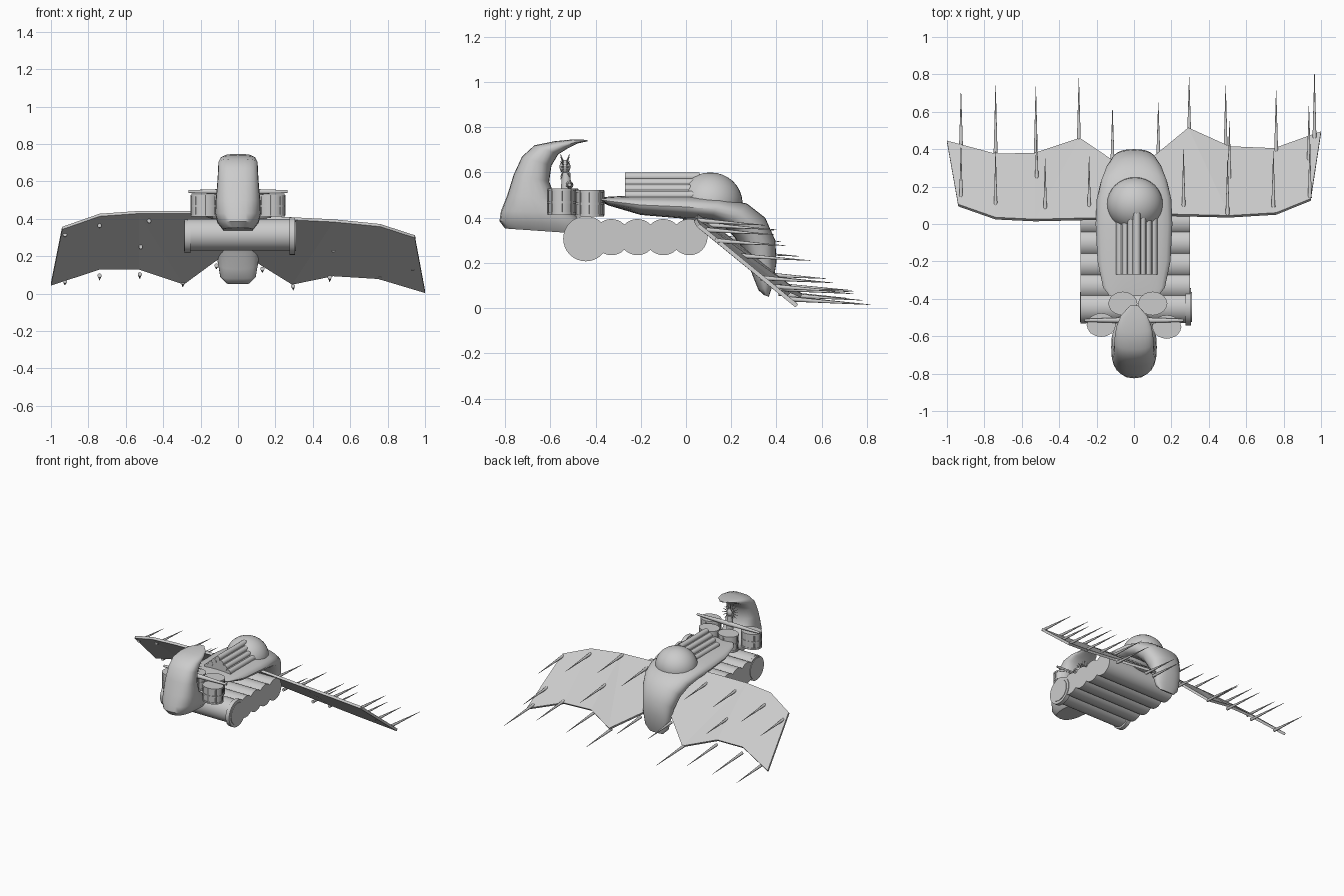
import bpy, bmesh
from math import cos, sin, pi, copysign
from mathutils import Vector

if "Cube" in bpy.data.objects:
    bpy.data.objects.remove(bpy.data.objects["Cube"])


def make(name, bm, smooth=True):
    bmesh.ops.recalc_face_normals(bm, faces=bm.faces)
    me = bpy.data.meshes.new(name)
    bm.to_mesh(me)
    bm.free()
    ob = bpy.data.objects.new(name, me)
    bpy.context.collection.objects.link(ob)
    if smooth:
        bpy.ops.object.select_all(action='DESELECT')
        ob.select_set(True)
        bpy.context.view_layer.objects.active = ob
        bpy.ops.object.shade_smooth_by_angle(angle=0.7)
    return ob


def rod(name, a, b, r1, r2, n=24):
    a, b = Vector(a), Vector(b)
    bm = bmesh.new()
    bmesh.ops.create_cone(bm, cap_ends=True, segments=n, radius1=r1, radius2=r2, depth=(b - a).length)
    q = Vector((0, 0, 1)).rotation_difference(b - a)
    for v in bm.verts:
        v.co = q @ v.co + (a + b) / 2
    return make(name, bm)


def ball(name, c, r):
    bm = bmesh.new()
    bmesh.ops.create_uvsphere(bm, u_segments=32, v_segments=16, radius=1)
    for v in bm.verts:
        v.co = Vector([c[i] + v.co[i] * r[i] for i in range(3)])
    return make(name, bm)


def loft(name, stations, power, n=24):
    # each station: outer (y, z), inner (y, z), half width
    bm = bmesh.new()
    rings = []
    for y1, z1, y2, z2, w in stations:
        ring = []
        for i in range(n):
            c, s = cos(2 * pi * i / n), sin(2 * pi * i / n)
            c, s = [copysign(abs(k) ** (2 / power), k) for k in (c, s)]
            t = (1 + s) / 2
            ring.append(bm.verts.new((w * c, y2 + (y1 - y2) * t, z2 + (z1 - z2) * t)))
        rings.append(ring)
    for a, b in zip(rings, rings[1:]):
        for i in range(n):
            bm.faces.new((a[i], a[(i + 1) % n], b[(i + 1) % n], b[i]))
    bm.faces.new(rings[0])
    bm.faces.new(rings[-1])
    return make(name, bm)


# curved hull with drooping tail
loft("hull", [
    (-.385, .488, -.385, .475, .13), (-.34, .493, -.34, .453, .165),
    (-.2, .50, -.2, .412, .195), (0, .50, 0, .395, .205),
    (.15, .49, .11, .385, .20), (.27, .462, .18, .35, .178),
    (.35, .40, .235, .29, .15), (.395, .30, .27, .21, .122),
    (.40, .20, .30, .13, .108), (.383, .10, .32, .08, .095),
    (.366, .05, .345, .058, .06)], 2.3)

# hooked prow
loft("prow", [
    (-.80, .352, -.45, .328, .08), (-.825, .385, -.45, .37, .11),
    (-.818, .43, -.50, .42, .122), (-.79, .50, -.575, .48, .12),
    (-.762, .59, -.605, .56, .112), (-.725, .67, -.595, .63, .107),
    (-.67, .72, -.565, .68, .105), (-.58, .738, -.525, .705, .095),
    (-.50, .746, -.48, .728, .07), (-.435, .744, -.435, .738, .02)], 2.6)

# dome cabin
ball("dome", (.005, .107, .465), (.15, .143, .135))

# stepped pipes in a roof-shaped stack
for i in range(-3, 4):
    z = .58 - abs(i) * .027
    rod("roof_pipe", (.015 + i * .03, -.27, z), (.015 + i * .03, .06, z), .02, .02, 16)
bm = bmesh.new()
end = [bm.verts.new((x, -.268, z)) for x, z in ((-.1, .475), (.13, .475), (.12, .50), (.015, .59), (-.09, .50))]
face = bm.faces.new(end)
out = bmesh.ops.extrude_face_region(bm, geom=[face])["geom"]
bmesh.ops.translate(bm, vec=(0, .33, 0), verts=[g for g in out if isinstance(g, bmesh.types.BMVert)])
make("roof_core", bm, False)

# row of logs under the hull
for k in range(4):
    y = -.33 + k * .115
    rod("base_log", (-.285, y, .314), (.30, y, .314), .08, .08, 32)

# front roller with flared ends
rod("front_roller", (-.27, -.445, .315), (.29, -.445, .315), .085, .085, 32)
for x0, x1, r in ((-.255, -.285, .09), (.275, .305, .10)):
    rod("roller_flange", (x0, -.443, .307), (x1, -.443, .307), r, r, 32)
    rod("roller_cap", (x1, -.443, .307), (x1 + copysign(.004, x1), -.443, .307), .08, .08, 32)

# drums with hoops
for x, y, z in ((-.06, -.425, .405), (.10, -.425, .405), (-.175, -.54, .412), (.175, -.55, .412)):
    parts = [rod("drum", (0, 0, 0), (0, 0, .118), .95, .95, 20)]
    for h in (0, .05, .106):
        parts.append(rod("drum_hoop", (0, 0, h), (0, 0, h + .012), 1, 1, 20))
    for k in range(8):
        c, s = cos(k * pi / 4) * .96, sin(k * pi / 4) * .96
        parts.append(rod("drum_stay", (c, s, .005), (c, s, .115), .06, .06, 6))
    for p in parts:
        p.location = (x, y, z)
        p.scale = (.077, .063, 1)

# spiky figurehead with outstretched arms
rod("figure_body", (0, -.53, .50), (0, -.53, .60), .025, .018, 16)
ball("figure_head", (0, -.535, .625), (.024, .024, .03))
for k in range(14):
    a = 2 * pi * k / 14
    for tilt in (-.02, .02):
        rod("head_spike", (0, -.535, .625), (.058 * cos(a), -.535 + tilt, .625 + .058 * sin(a)), .006, .001, 6)
for s in (-1, 1):
    rod("figure_arm", (0, -.515, .545), (s * .265, -.515, .545), .017, .008, 12)

# wings, leading edge then trailing edge
left = [(-.1, .03, .435), (-.53, .02, .435), (-.74, .03, .42), (-.94, .10, .35), (-1, .44, .05),
        (-.74, .37, .135), (-.53, .375, .135), (-.29, .455, .055), (-.12, .34, .18), (-.06, .3, .22)]
right = [(.1, .05, .41), (.51, .04, .39), (.76, .055, .365), (.945, .13, .305), (1, .49, .01),
         (.75, .40, .085), (.51, .41, .10), (.29, .51, .055), (.12, .37, .16), (.06, .33, .2)]
for name, pts in (("left_wing", left), ("right_wing", right)):
    bm = bmesh.new()
    v = [bm.verts.new(p) for p in pts]
    for f in ((0, 1, 7, 8, 9), (1, 6, 7), (1, 2, 5, 6), (2, 3, 4, 5)):
        bm.faces.new([v[i] for i in f])
    ob = make(name, bm, False)
    m = ob.modifiers.new("thickness", 'SOLIDIFY')
    m.thickness = .018
    m.offset = 0

# long thin spikes on the wings: x, start y, end y
spikes = [(-.925, .12, .42), (-.925, .41, .71), (-.74, .07, .39), (-.74, .38, .74), (-.475, .05, .35),
          (-.52, .21, .50), (-.525, .38, .735), (-.295, .44, .78), (-.24, .06, .36), (-.115, .34, .62),
          (.13, .36, .65), (.295, .48, .785), (.49, .40, .74), (.51, .23, .55), (.76, .38, .715),
          (.965, .46, .815), (.94, .14, .44), (.935, .33, .63), (.265, .08, .40), (.50, .05, .35), (.745, .09, .39)]
for x, y0, y1 in spikes:
    z = .42 - .86 * (y0 - .03) - .03 * abs(x)
    z = max(z, .04)
    rod("wing_spike", (x, y0, z), (x, y1, z - .07 * (y1 - y0)), .011, .001, 10)
